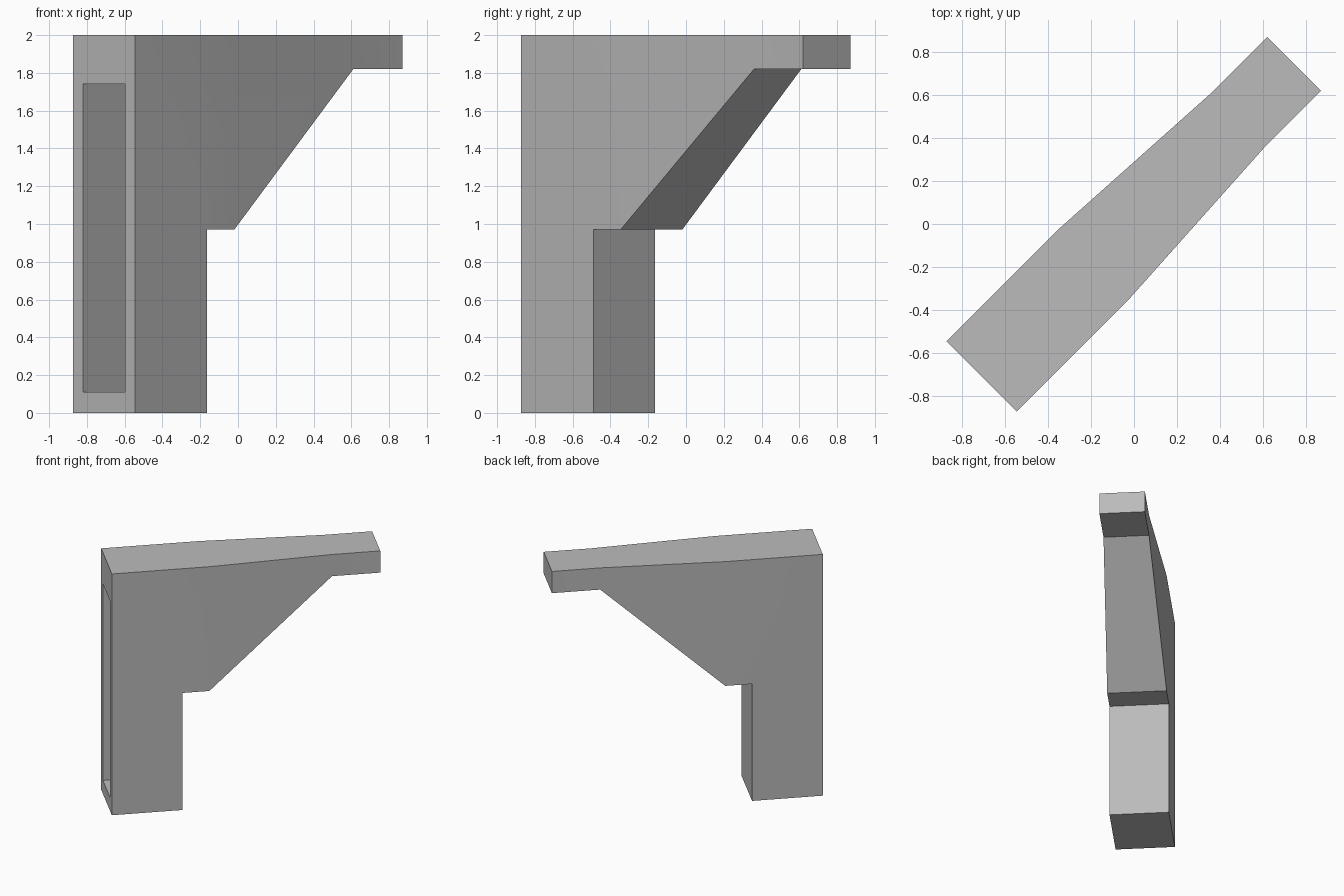
import bpy, bmesh
from math import radians
from mathutils import Matrix, Vector

cube = bpy.data.objects.get("Cube")
if cube:
    bpy.data.objects.remove(cube, do_unlink=True)

# Stations along the bracket: back of post, front of post, brace start, tip start, tip end
BACK, POST, BRACE, TIP, END = -1.003, -0.463, -0.259, 0.686, 1.054
WIDE, NARROW = 0.231, 0.177          # half widths
LOW, HIGH, TOP = 0.97, 1.82, 2.0     # undersides and top


def half_width(u):
    return WIDE if u < 0 else NARROW


# Side panels as (station, height) outlines; the arm tapers between brace and tip
panels = [
    [(BACK, 0), (POST, 0), (POST, LOW), (BRACE, LOW), (BRACE, TOP), (BACK, TOP)],
    [(BRACE, LOW), (TIP, HIGH), (TIP, TOP), (BRACE, TOP)],
    [(TIP, HIGH), (END, HIGH), (END, TOP), (TIP, TOP)],
]
# Outline of the whole profile, closed by a strip of quads across the width
rim = [(BACK, 0), (POST, 0), (POST, LOW), (BRACE, LOW), (TIP, HIGH), (END, HIGH),
       (END, TOP), (TIP, TOP), (BRACE, TOP), (BACK, TOP)]

bm = bmesh.new()
verts = {(u, z, s): bm.verts.new((u, s * half_width(u), z)) for u, z in rim + panels[2] for s in (-1, 1)
         if (u, z) in rim}
# Keep only the vertices that ended up in the lookup
kept = set(verts.values())
for v in list(bm.verts):
    if v not in kept:
        bm.verts.remove(v)

for outline in panels:
    for s in (-1, 1):
        bm.faces.new([verts[u, z, s] for u, z in outline])
for a, b in zip(rim, rim[1:] + rim[:1]):
    bm.faces.new([verts[(*a, -1)], verts[(*b, -1)], verts[(*b, 1)], verts[(*a, 1)]])
bmesh.ops.recalc_face_normals(bm, faces=bm.faces)

# Tall recess in the back of the post
slot = min(bm.faces, key=lambda f: f.calc_center_median().x)
bmesh.ops.inset_individual(bm, faces=[slot], thickness=0.103)
for v in slot.verts:
    v.co.z = 0.11 if v.co.z < 1 else 1.74
slot = bmesh.ops.extrude_discrete_faces(bm, faces=[slot])["faces"][0]
bmesh.ops.translate(bm, verts=slot.verts, vec=Vector((0.43, 0, 0)))

# Turn the bracket onto the diagonal
bm.transform(Matrix.Rotation(radians(45), 4, "Z"))
mesh = bpy.data.meshes.new("bracket")
bm.to_mesh(mesh)
bm.free()
bracket = bpy.data.objects.new("bracket", mesh)
bpy.context.collection.objects.link(bracket)

# Plain grey
grey = bpy.data.materials.new("plain grey")
grey.use_nodes = True
grey.diffuse_color = (0.5, 0.5, 0.5, 1)
grey.node_tree.nodes["Principled BSDF"].inputs["Base Color"].default_value = (0.5, 0.5, 0.5, 1)
mesh.materials.append(grey)

bpy.ops.object.select_all(action="DESELECT")
bracket.select_set(True)
bpy.context.view_layer.objects.active = bracket
bpy.ops.object.shade_smooth_by_angle(angle=radians(30))
